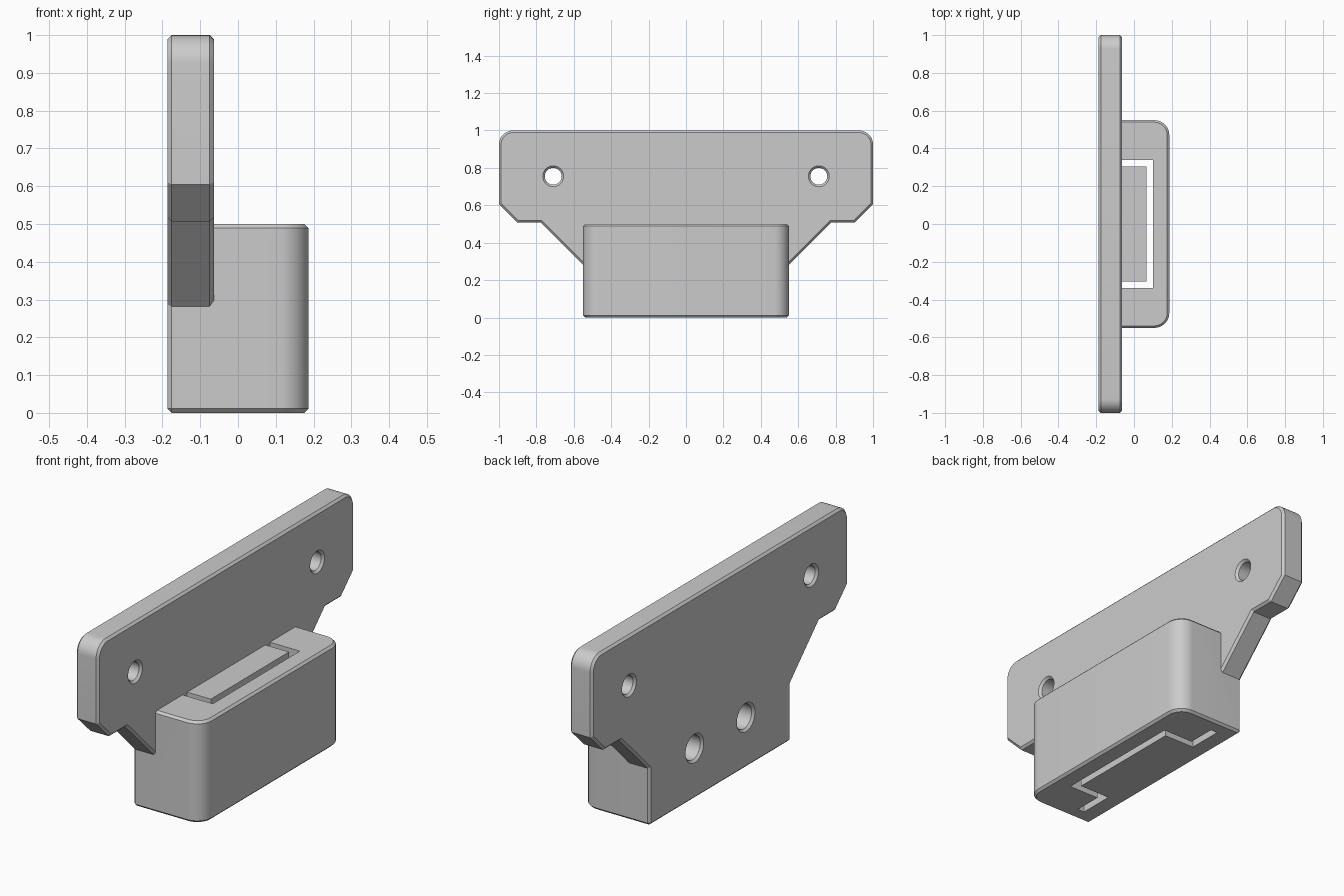
import bpy, bmesh, math
from mathutils import Vector

cube = bpy.data.objects.get("Cube")
if cube:
    bpy.data.objects.remove(cube, do_unlink=True)

grey = bpy.data.materials.new("light_grey")
grey.use_nodes = True
COLOUR = (0.6, 0.6, 0.6, 1)
grey.diffuse_color = COLOUR
grey.node_tree.nodes["Principled BSDF"].inputs["Base Color"].default_value = COLOUR

BACK, FACE, FRONT = -0.187, -0.064, 0.187   # plate back, plate face, holder front
HALF, TOP = 0.55, 0.5                       # holder half length and height
CHAMFER = 0.011


def finish(bm, name):
    bmesh.ops.recalc_face_normals(bm, faces=bm.faces)
    mesh = bpy.data.meshes.new(name)
    bm.to_mesh(mesh)
    bm.free()
    mesh.materials.append(grey)
    obj = bpy.data.objects.new(name, mesh)
    bpy.context.collection.objects.link(obj)
    return obj


def bevel(bm, test, size, segments):
    edges = [e for e in bm.edges if test(*(v.co for v in e.verts))]
    bmesh.ops.bevel(bm, geom=edges, offset=size, segments=segments,
                    profile=0.5, affect='EDGES', clamp_overlap=True)


def prism(points, sweep):
    bm = bmesh.new()
    face = bm.faces.new([bm.verts.new(p) for p in points])
    side = bmesh.ops.extrude_face_region(bm, geom=[face])
    moved = [v for v in side["geom"] if isinstance(v, bmesh.types.BMVert)]
    bmesh.ops.translate(bm, verts=moved, vec=Vector(sweep))
    bmesh.ops.recalc_face_normals(bm, faces=bm.faces)
    return bm


def box(name, x0, x1, y0, y1, z0, z1):
    pts = [(x0, y0, z0), (x1, y0, z0), (x1, y1, z0), (x0, y1, z0)]
    return finish(prism(pts, (0, 0, z1 - z0)), name)


def hole(name, y, z, radius, x0, x1, flares):
    # Lathed drill along x, flared where it breaks a surface
    rings = []
    for x, inward in ((x0, 1), (x1, -1)):
        ends = [(x, radius)]
        if x in flares:
            ends = [(x - inward * CHAMFER, radius + 2 * CHAMFER),
                    (x + inward * CHAMFER, radius)]
        rings += ends if inward > 0 else ends[::-1]
    bm = bmesh.new()
    n = 40
    loops = [[bm.verts.new((x, y + r * math.cos(math.tau * i / n),
                            z + r * math.sin(math.tau * i / n)))
              for i in range(n)] for x, r in rings]
    for a, b in zip(loops, loops[1:]):
        for i in range(n):
            j = (i + 1) % n
            bm.faces.new((a[i], a[j], b[j], b[i]))
    bm.faces.new(loops[0])
    bm.faces.new(loops[-1])
    return finish(bm, name)


def combine(target, tool, operation):
    mod = target.modifiers.new(operation.lower(), 'BOOLEAN')
    mod.object, mod.operation, mod.solver = tool, operation, 'EXACT'
    bpy.ops.object.select_all(action='DESELECT')
    bpy.context.view_layer.objects.active = target
    target.select_set(True)
    bpy.ops.object.modifier_apply(modifier=mod.name)
    bpy.data.objects.remove(tool, do_unlink=True)


# Mounting plate: mirrored outline with rounded top corners
half = [(1, 1), (1, 0.605), (0.9, 0.507), (0.775, 0.507), (0.53, 0.262)]
outline = half + [(-y, z) for y, z in reversed(half)]
bm = prism([(BACK, y, z) for y, z in outline], (FACE - BACK, 0, 0))
bevel(bm, lambda a, b: abs(a.x - b.x) > 0.1 and a.z > 0.99, 0.075, 10)
bevel(bm, lambda a, b: abs(a.x - b.x) < 1e-5, CHAMFER, 1)
plate = finish(bm, "mounting_plate")

# Holder block: rounded front corners, chamfered rims
pts = [(BACK, -HALF), (FRONT, -HALF), (FRONT, HALF), (BACK, HALF)]
bm = prism([(x, y, 0) for x, y in pts], (0, 0, TOP))
bevel(bm, lambda a, b: abs(a.z - b.z) > 0.1 and a.x > 0, 0.08, 10)
bevel(bm, lambda a, b: abs(a.z - b.z) < 1e-5
      or (abs(a.z - b.z) > 0.1 and a.x < BACK + 0.01), CHAMFER, 1)
bracket = finish(bm, "bracket")
combine(bracket, plate, 'UNION')

# Channel around the tongue: front run, two sides and two outward hooks
low = -0.1
slot = prism([(x, y, low) for x, y in (
    (0.1, -0.34), (0.1, 0.34), (FACE, 0.34), (FACE, 0.305),
    (0.065, 0.305), (0.065, -0.305), (FACE, -0.305), (FACE, -0.34))], (0, 0, 0.7))
combine(bracket, finish(slot, "channel_cutter"), 'DIFFERENCE')
for side in (-1, 1):
    y0, y1 = sorted((side * 0.305, side * 0.48))
    hook = box("hook_cutter", -0.1, FACE + 0.0005, y0, y1, low, 0.48)
    combine(bracket, hook, 'DIFFERENCE')

# Screw holes: two through the plate, two larger ones from the back of the tongue
for side in (-1, 1):
    combine(bracket, hole("plate_drill", side * 0.71, 0.755, 0.045,
                          BACK, FACE, (BACK, FACE)), 'DIFFERENCE')
    combine(bracket, hole("tongue_drill", side * 0.2, 0.25, 0.06,
                          BACK, 0.08, (BACK,)), 'DIFFERENCE')

bpy.ops.object.select_all(action='DESELECT')
bracket.select_set(True)
bpy.context.view_layer.objects.active = bracket
bpy.ops.object.shade_smooth_by_angle(angle=math.radians(25))
